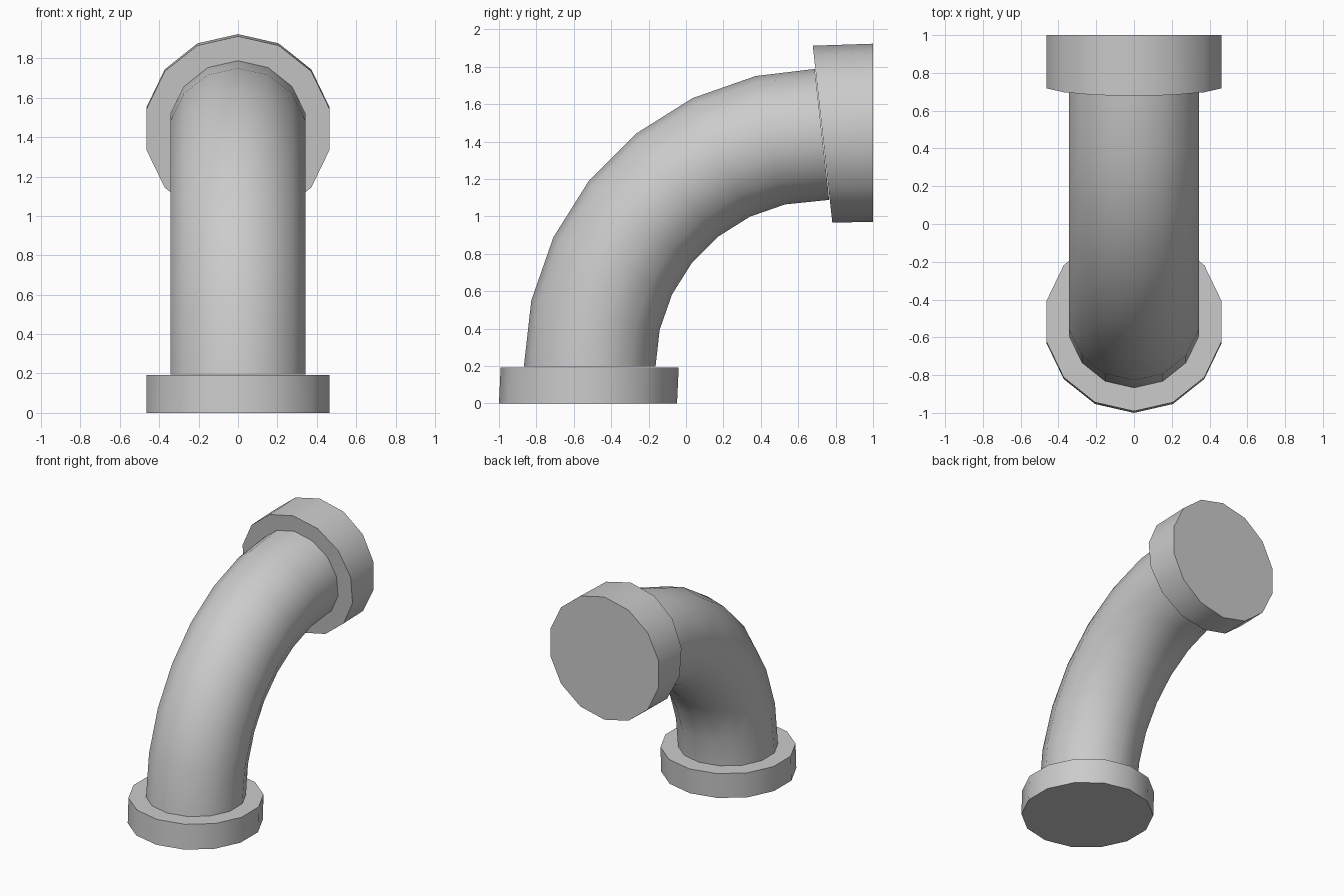
import bpy
import bmesh
from math import sin, cos, pi, radians
from mathutils import Vector

SIDES = 14
PIPE_RADIUS = 0.352
COLLAR_RADIUS = 0.476
BEND_CENTRE = Vector((0, 0.727, 0.196))
BEND_RADIUS = 1.242
STEPS = 7

cube = bpy.data.objects.get("Cube")
if cube:
    bpy.data.objects.remove(cube, do_unlink=True)

grey = bpy.data.materials.new("pipe grey")
grey.use_nodes = True
colour = (0.6, 0.6, 0.6, 1)
grey.diffuse_color = colour
grey.node_tree.nodes["Principled BSDF"].inputs["Base Color"].default_value = colour


def outward(tilt):
    """Direction from the bend centre to the outside of the bend."""
    return Vector((0, -cos(tilt), sin(tilt)))


def tube(name, stations, radius, capped):
    """Skin rings of one radius through (centre, tilt) stations."""
    bm = bmesh.new()
    rings = []
    for centre, tilt in stations:
        ring = []
        for k in range(SIDES):
            a = 2 * pi * k / SIDES
            offset = outward(tilt) * cos(a) + Vector((sin(a), 0, 0))
            ring.append(bm.verts.new(centre + offset * radius))
        rings.append(ring)
    for low, high in zip(rings, rings[1:]):
        for k in range(SIDES):
            n = (k + 1) % SIDES
            bm.faces.new((low[k], low[n], high[n], high[k]))
    if capped:
        bm.faces.new(rings[0])
        bm.faces.new(rings[-1])
    bmesh.ops.recalc_face_normals(bm, faces=bm.faces)
    mesh = bpy.data.meshes.new(name)
    bm.to_mesh(mesh)
    bm.free()
    mesh.materials.append(grey)
    obj = bpy.data.objects.new(name, mesh)
    bpy.context.collection.objects.link(obj)
    bpy.ops.object.select_all(action="DESELECT")
    obj.select_set(True)
    bpy.context.view_layer.objects.active = obj
    bpy.ops.object.shade_smooth_by_angle(angle=radians(35))
    return obj


# Bent pipe: a quarter turn whose last ring leans with the upper collar
last_tilt = radians(83.7)
bend = []
for i in range(STEPS + 1):
    t = pi / 2 * i / STEPS
    bend.append((BEND_CENTRE + outward(t) * BEND_RADIUS,
                 last_tilt if i == STEPS else t))
tube("bent_pipe", bend, PIPE_RADIUS, False)

# Lower collar, standing on the ground
tube("lower_collar", [(Vector((0, -0.524, 0)), 0),
                      (Vector((0, -0.515, 0.193)), 0)], COLLAR_RADIUS, True)

# Upper collar, with a leaning inner face and an upright end
tube("upper_collar", [(Vector((0, 0.73, 1.439)), last_tilt),
                      (Vector((0, 1, 1.447)), pi / 2)], COLLAR_RADIUS, True)
